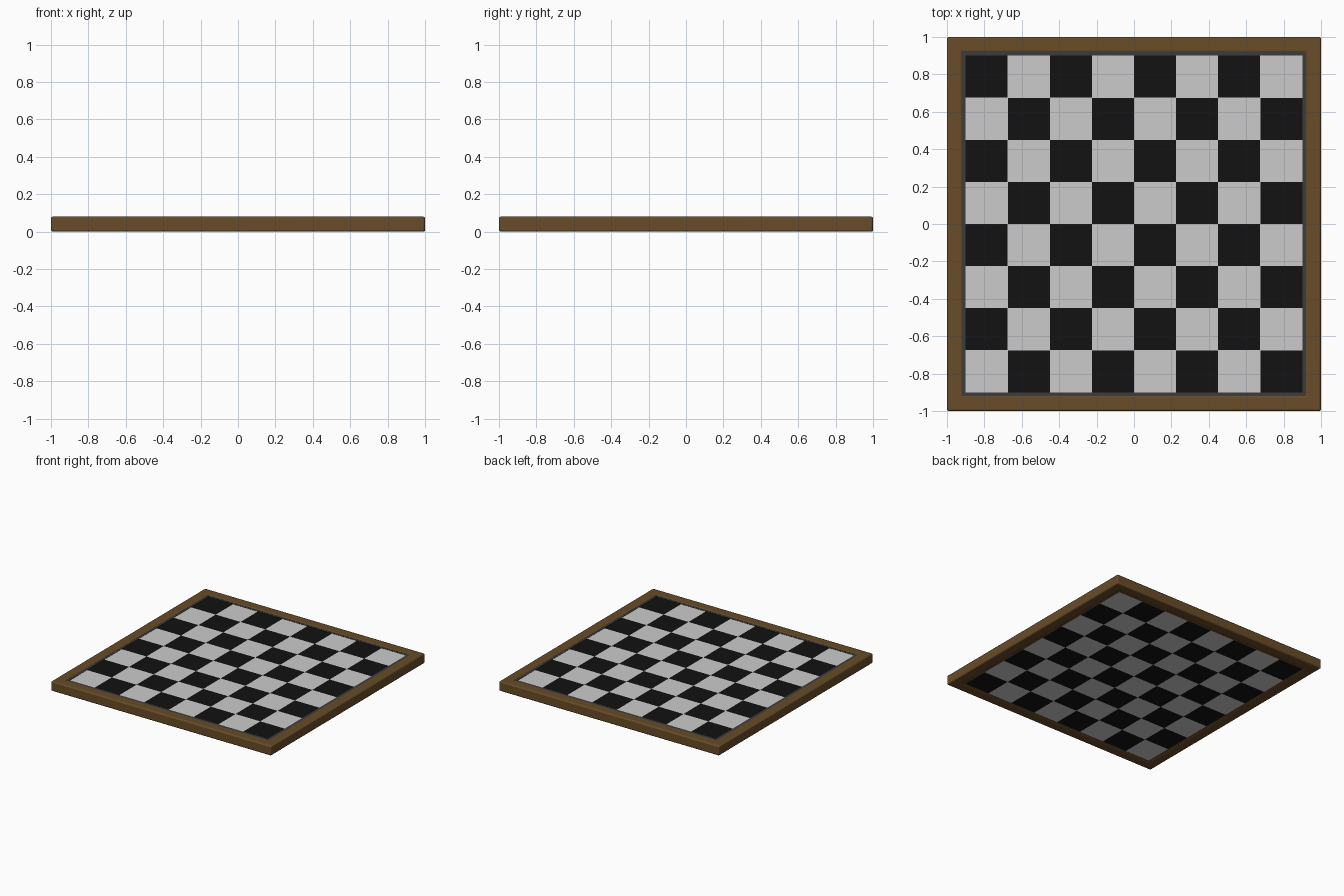
import bpy, bmesh
from mathutils import Matrix

if "Cube" in bpy.data.objects:
    bpy.data.objects.remove(bpy.data.objects["Cube"])


def material(name, rgb):
    mat = bpy.data.materials.new(name)
    mat.diffuse_color = (*rgb, 1)
    mat.use_nodes = True
    mat.node_tree.nodes["Principled BSDF"].inputs["Base Color"].default_value = mat.diffuse_color
    return mat


def make_object(name, bm, mat):
    bmesh.ops.recalc_face_normals(bm, faces=bm.faces)
    mesh = bpy.data.meshes.new(name)
    bm.to_mesh(mesh)
    bm.free()
    mesh.materials.append(mat)
    obj = bpy.data.objects.new(name, mesh)
    bpy.context.collection.objects.link(obj)
    return obj


def square_ring(name, outer, inner, z0, z1, mat):
    """Mitred square ring with a rectangular cross-section."""
    bm = bmesh.new()
    profile = [(outer, z0), (outer, z1), (inner, z1), (inner, z0)]
    corners = [(1, 1), (-1, 1), (-1, -1), (1, -1)]
    loops = [[bm.verts.new((sx * r, sy * r, z)) for r, z in profile]
             for sx, sy in corners]
    for i in range(4):
        a, b = loops[i], loops[(i + 1) % 4]
        for j in range(4):
            k = (j + 1) % 4
            bm.faces.new((a[j], a[k], b[k], b[j]))
    return make_object(name, bm, mat)


wood = material("brown_wood", (0.14, 0.072, 0.021))
trim = material("dark_grey", (0.045, 0.045, 0.045))
light = material("light_square", (0.58, 0.58, 0.58))
dark = material("dark_square", (0.006, 0.006, 0.006))

# Wooden frame with softened edges
frame = square_ring("frame", 1.0, 0.918, 0, 0.08, wood)
bevel = frame.modifiers.new("soft_edges", 'BEVEL')
bevel.width = 0.01
bevel.segments = 3
bevel.limit_method = 'ANGLE'
bpy.context.view_layer.objects.active = frame
frame.select_set(True)
bpy.ops.object.shade_smooth_by_angle()

# Thin inlay between frame and squares, with the wooden lip beneath it
square_ring("inlay_trim", 0.92, 0.9, 0.04, 0.076, trim)
square_ring("frame_lip", 0.92, 0.9, 0.003, 0.04, wood)

# Alternating squares, eight by eight
STEP, BOTTOM, TOP = 0.225, 0.003, 0.074
for parity, name, mat in ((0, "light_squares", light), (1, "dark_squares", dark)):
    bm = bmesh.new()
    for i in range(8):
        for j in range(8):
            if (i + j) % 2 == parity:
                place = (Matrix.Translation(((i - 3.5) * STEP, (j - 3.5) * STEP,
                                             (BOTTOM + TOP) / 2))
                         @ Matrix.Diagonal((STEP, STEP, TOP - BOTTOM, 1)))
                bmesh.ops.create_cube(bm, size=1, matrix=place)
    make_object(name, bm, mat)
